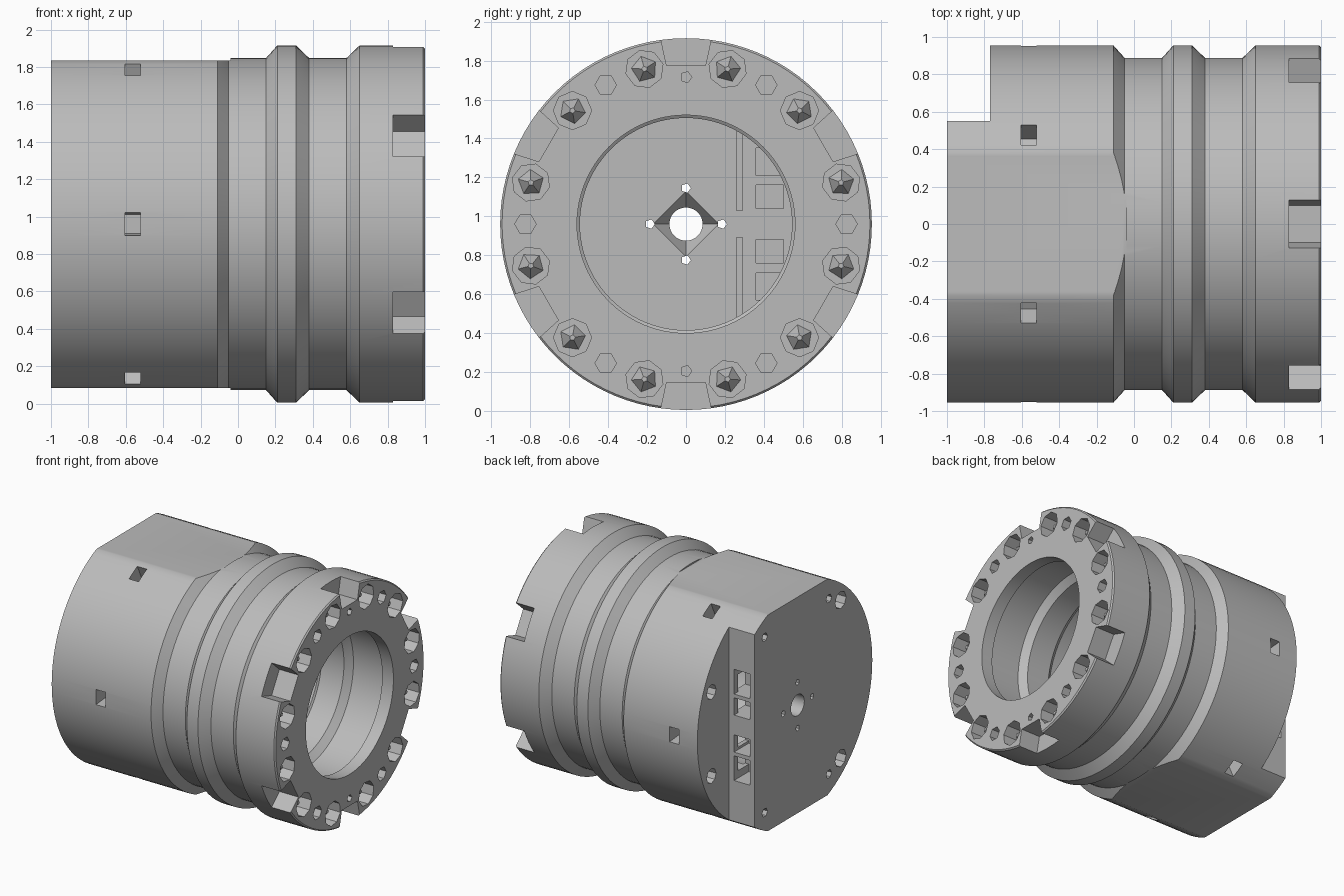
import bpy, bmesh, math
from mathutils import Matrix, Vector

scene_cube = bpy.data.objects.get("Cube")
if scene_cube:
    bpy.data.objects.remove(scene_cube, do_unlink=True)

CZ = 0.96      # height of the barrel axis
R = 0.955      # outer radius

grey = bpy.data.materials.new("housing grey")
grey.use_nodes = True
colour = (0.5, 0.5, 0.5, 1)
grey.diffuse_color = colour
grey.node_tree.nodes["Principled BSDF"].inputs["Base Color"].default_value = colour


def make_object(name, bm):
    bmesh.ops.recalc_face_normals(bm, faces=bm.faces)
    mesh = bpy.data.meshes.new(name)
    bm.to_mesh(mesh)
    bm.free()
    mesh.materials.append(grey)
    obj = bpy.data.objects.new(name, mesh)
    bpy.context.collection.objects.link(obj)
    return obj


def lathe(name, profile, steps=96):
    """Spin a closed (x, radius) outline round the barrel axis."""
    bm = bmesh.new()
    rings = []
    for i in range(steps):
        a = math.tau * i / steps
        rings.append([bm.verts.new((x, r * math.cos(a), CZ + r * math.sin(a))) for x, r in profile])
    n = len(profile)
    for i in range(steps):
        p, q = rings[i], rings[(i + 1) % steps]
        for j in range(n):
            k = (j + 1) % n
            bm.faces.new((p[j], p[k], q[k], q[j]))
    return make_object(name, bm)


def box(bm, x, y, z):
    """Box from (min, max) ranges; z is measured from the axis."""
    size = [b - a for a, b in (x, y, z)]
    mid = Vector([(a + b) / 2 for a, b in (x, y, z)]) + Vector((0, 0, CZ))
    bmesh.ops.create_cube(bm, size=1, matrix=Matrix.Translation(mid) @ Matrix.Diagonal((*size, 1)))


def rod(bm, x0, x1, y, z, r0, r1=None, sides=8, turn=0):
    """Rod or cone along x from x0 to x1."""
    m = (Matrix.Translation(((x0 + x1) / 2, y, z + CZ))
         @ Matrix.Rotation(turn, 4, 'X') @ Matrix.Rotation(math.pi / 2, 4, 'Y'))
    bmesh.ops.create_cone(bm, cap_ends=True, segments=sides, radius1=r0,
                          radius2=r0 if r1 is None else r1, depth=x1 - x0, matrix=m)


def wedge(bm, x, r, w, angle):
    """Radial cutter whose width flares from w[0] at r[0] to w[1] at r[1]."""
    corners = [(-w[0], r[0]), (w[0], r[0]), (w[1], r[1]), (-w[1], r[1])]
    c, s = math.cos(angle), math.sin(angle)
    ends = [[bm.verts.new((px, d * c - t * s, CZ + d * s + t * c)) for t, d in corners] for px in x]
    bm.faces.new(ends[0])
    bm.faces.new(ends[1][::-1])
    for i in range(4):
        k = (i + 1) % 4
        bm.faces.new((ends[0][i], ends[1][i], ends[1][k], ends[0][k]))


def carve(target, bm):
    cutter = make_object("cutter", bm)
    cutter.hide_render = True
    mod = target.modifiers.new("cut", 'BOOLEAN')
    mod.operation = 'DIFFERENCE'
    mod.solver = 'EXACT'
    mod.use_self = True
    mod.object = cutter
    bpy.context.view_layer.objects.active = target
    bpy.ops.object.modifier_apply(modifier=mod.name)
    bpy.data.objects.remove(cutter, do_unlink=True)


# Barrel: outer grooves, stepped bore, end wall with a central hole
low = 0.888
housing = lathe("housing", [
    (-1, R), (-0.11, R), (-0.05, low), (0.15, low), (0.21, R), (0.31, R), (0.38, low),
    (0.58, low), (0.65, R), (0.99, R), (1, 0.945),
    (1, 0.56), (0.9, 0.56), (0.9, 0.62), (0.6, 0.62), (0.55, 0.57), (0.35, 0.57), (0.3, 0.62),
    (0.05, 0.62), (0, 0.545), (-0.78, 0.545), (-0.78, 0.085), (-1, 0.085)])

# Flats on top and bottom, and the stepped corner at the back
bm = bmesh.new()
box(bm, (-1.1, -0.04), (-1, 1), (0.875, 1.1))
box(bm, (-1.1, -0.04), (-1, 1), (-1.1, -0.875))
carve(housing, bm)
bm = bmesh.new()
box(bm, (-1.1, -0.77), (0.55, 1.1), (-1, 1))
carve(housing, bm)

# Rim notches and small side pockets, six of each
bm = bmesh.new()
for i in range(6):
    a = math.radians(60 * i)
    wedge(bm, (0.83, 1.1), (0.815, 1.0), (0.1, 0.14), a + math.radians(30))
    wedge(bm, (-0.605, -0.52), (0.82, 1.0), (0.05, 0.065), a)
carve(housing, bm)

# Holes in the rim face
bm = bmesh.new()
for i in range(12):
    a = math.radians(15 + 30 * i)
    rod(bm, 0.88, 1.1, 0.825 * math.cos(a), 0.825 * math.sin(a), 0.098, turn=a)
for i in range(6):
    a = math.radians(60 * i)
    rod(bm, 0.9, 1.1, 0.825 * math.cos(a), 0.825 * math.sin(a), 0.055, sides=6, turn=a)
for side in (-1, 1):
    rod(bm, 0.95, 1.1, 0, side * 0.755, 0.03, sides=5)
carve(housing, bm)

# Screw holes in the end wall and in the stepped corner
bm = bmesh.new()
for side in (-1, 1):
    rod(bm, -1.1, -0.9, -0.55, side * 0.64, 0.07)
    rod(bm, -1.1, -0.95, -0.4, side * 0.71, 0.035, sides=6)
    rod(bm, -1.1, -0.95, 0.42, side * 0.71, 0.035, sides=6)
    rod(bm, -0.9, -0.65, 0.775, side * 0.34, 0.06)
for i in range(4):
    a = math.tau * i / 4
    rod(bm, -1.1, -0.7, 0.185 * math.cos(a), 0.185 * math.sin(a), 0.025, sides=5)
carve(housing, bm)

# Funnel round the central hole
bm = bmesh.new()
rod(bm, -0.92, -0.74, 0, 0, 0.06, 0.2, sides=4)
carve(housing, bm)

# Connector slots, open to the step wall and to the bore
bm = bmesh.new()
for lo, hi in ((0.08, 0.22), (0.25, 0.45)):
    for z in ((lo, hi), (-hi, -lo)):
        box(bm, (-0.96, -0.815), (0.36, 0.6), z)
for z in ((0.07, 0.48), (-0.48, -0.07)):
    box(bm, (-0.85, -0.7), (0.26, 0.29), z)
carve(housing, bm)
bm = bmesh.new()
for lo, hi in ((0.08, 0.2), (0.25, 0.39)):
    for z in ((lo, hi), (-hi, -lo)):
        box(bm, (-0.9, -0.7), (0.36, 0.5), z)
carve(housing, bm)

# Bolt heads sunk in the rim holes
bm = bmesh.new()
for i in range(12):
    a = math.radians(15 + 30 * i)
    rod(bm, 0.87, 0.95, 0.825 * math.cos(a), 0.825 * math.sin(a), 0.075, 0.015, sides=5, turn=a)
bolts = make_object("rim_bolts", bm)

# Smooth barrel, sharp edges
bpy.ops.object.select_all(action='DESELECT')
housing.select_set(True)
bpy.context.view_layer.objects.active = housing
bpy.ops.object.shade_smooth_by_angle(angle=math.radians(25))
